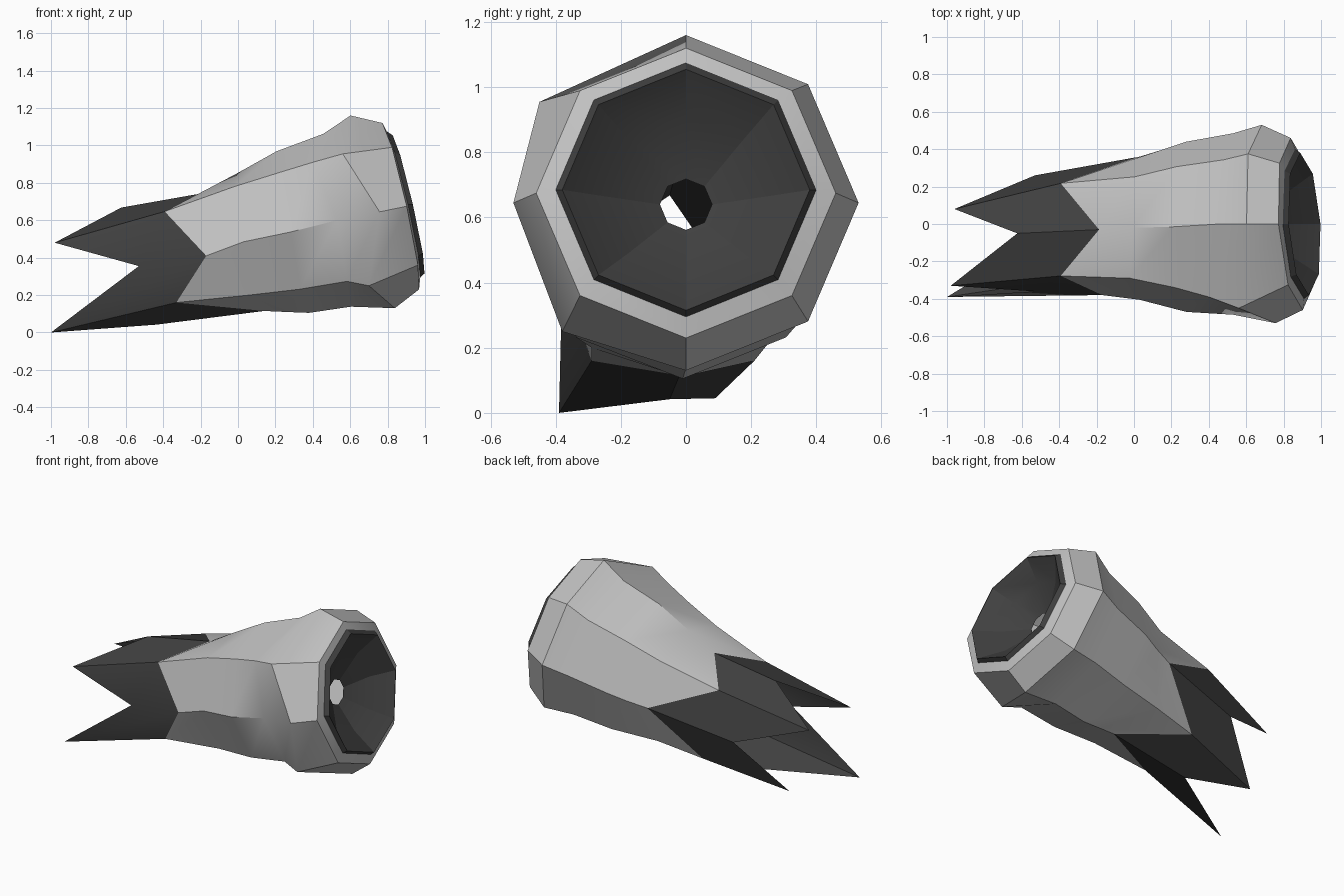
import bpy, math
from mathutils import Vector

cube = bpy.data.objects.get("Cube")
if cube:
    bpy.data.objects.remove(cube, do_unlink=True)

SIDES = 8
# Corner numbers of the octagons, counted from the back over the top
BACK, TOP, TOP_FRONT, LOW_FRONT, BOTTOM, LOW_BACK = 0, 2, 3, 5, 6, 7


def material(name, value):
    mat = bpy.data.materials.new(name)
    mat.use_nodes = True
    colour = (value, value, value, 1)
    mat.diffuse_color = colour
    bsdf = mat.node_tree.nodes["Principled BSDF"]
    bsdf.inputs["Base Color"].default_value = colour
    bsdf.inputs["Roughness"].default_value = 0.8
    return mat


def ring(x, cy, cz, ry, rz, tilt=0.0, yaw=0.0, zigzag=0.0, moved=None):
    """Octagon around the x axis, leaned by tilt and yaw; zigzag pulls odd
    corners back, and moved places single corners by hand."""
    points = []
    for k in range(SIDES):
        a = math.tau * k / SIDES
        dy, dz = ry * math.cos(a), rz * math.sin(a)
        shift = zigzag if k % 2 else 0
        points.append(Vector((x + tilt * dz + yaw * dy - shift, cy + dy, cz + dz)))
    for k, position in (moved or {}).items():
        points[k] = Vector(position)
    return points


def loft(name, rings, mat, angle):
    """Skin a list of octagons into an open tube."""
    verts = [p for r in rings for p in r]
    faces = []
    for i in range(len(rings) - 1):
        for k in range(SIDES):
            n = (k + 1) % SIDES
            a, b = i * SIDES, (i + 1) * SIDES
            faces.append((a + k, b + k, b + n, a + n))
    mesh = bpy.data.meshes.new(name)
    mesh.from_pydata(verts, [], faces)
    mesh.materials.append(mat)
    obj = bpy.data.objects.new(name, mesh)
    bpy.context.collection.objects.link(obj)
    bpy.ops.object.select_all(action='DESELECT')
    obj.select_set(True)
    bpy.context.view_layer.objects.active = obj
    bpy.ops.object.shade_smooth_by_angle(angle=math.radians(angle))
    return obj


light_grey = material("light grey", 0.54)
dark_grey = material("dark grey", 0.052)

# Shared edges between the parts
mouth = ring(0.885, 0, 0.685, 0.40, 0.39, -0.23, -0.06)
seam = ring(-0.17, -0.03, 0.41, 0.35, 0.335, -0.05, zigzag=0.21, moved={
    BACK: (0.03, 0.36, 0.47),
    LOW_FRONT: (-0.33, -0.29, 0.16),
    BOTTOM: (0.14, -0.02, 0.115),
    LOW_BACK: (-0.27, 0.21, 0.16)})

# Outer body, from the wide mouth back to the zigzag seam
body = [
    mouth,
    ring(0.87, 0, 0.675, 0.46, 0.445, -0.22, -0.07),
    ring(0.72, 0, 0.645, 0.53, 0.515, -0.23, -0.07, moved={
        TOP_FRONT: (0.56, -0.45, 0.955),
        LOW_FRONT: (0.70, -0.38, 0.25)}),
    ring(0.53, 0, 0.60, 0.485, 0.462, -0.16, moved={
        TOP_FRONT: (0.40, -0.39, 0.91)}),
    ring(0.28, -0.015, 0.537, 0.455, 0.432, -0.17, moved={
        TOP_FRONT: (0.22, -0.34, 0.855),
        BOTTOM: (0.38, -0.01, 0.105)}),
    ring(0.03, -0.02, 0.485, 0.385, 0.365, -0.10, moved={
        BACK: (0.16, 0.40, 0.50),
        TOP_FRONT: (-0.02, -0.29, 0.78),
        LOW_FRONT: (0.06, -0.29, 0.20),
        BOTTOM: (0.25, -0.015, 0.11),
        LOW_BACK: (0.03, 0.25, 0.21)}),
    seam,
]
loft("body_shell", body, light_grey, 35)

# Pointed fringe: the odd corners run out into four spikes
fringe_end = ring(-0.53, -0.05, 0.355, 0.31, 0.313, -0.30)
spike_tips = [(-0.96, 0.08, 0.48), (-0.98, -0.33, 0.48),
              (-1.0, -0.39, 0.0), (-0.82, 0.09, 0.045)]
for i, tip in enumerate(spike_tips):
    fringe_end[2 * i + 1] = Vector(tip)
loft("spiked_fringe", [seam, fringe_end], dark_grey, 35)

# Raised lip and shallow bowl inside the mouth, with a small hole in its middle
bowl = [
    ring(0.72, 0, 0.64, 0.08, 0.078, -0.20, -0.05),
    ring(0.80, 0, 0.665, 0.25, 0.247, -0.22, -0.05),
    ring(0.912, 0, 0.685, 0.38, 0.37, -0.23, -0.06),
    mouth,
]
loft("inner_bowl", bowl, dark_grey, 20)
